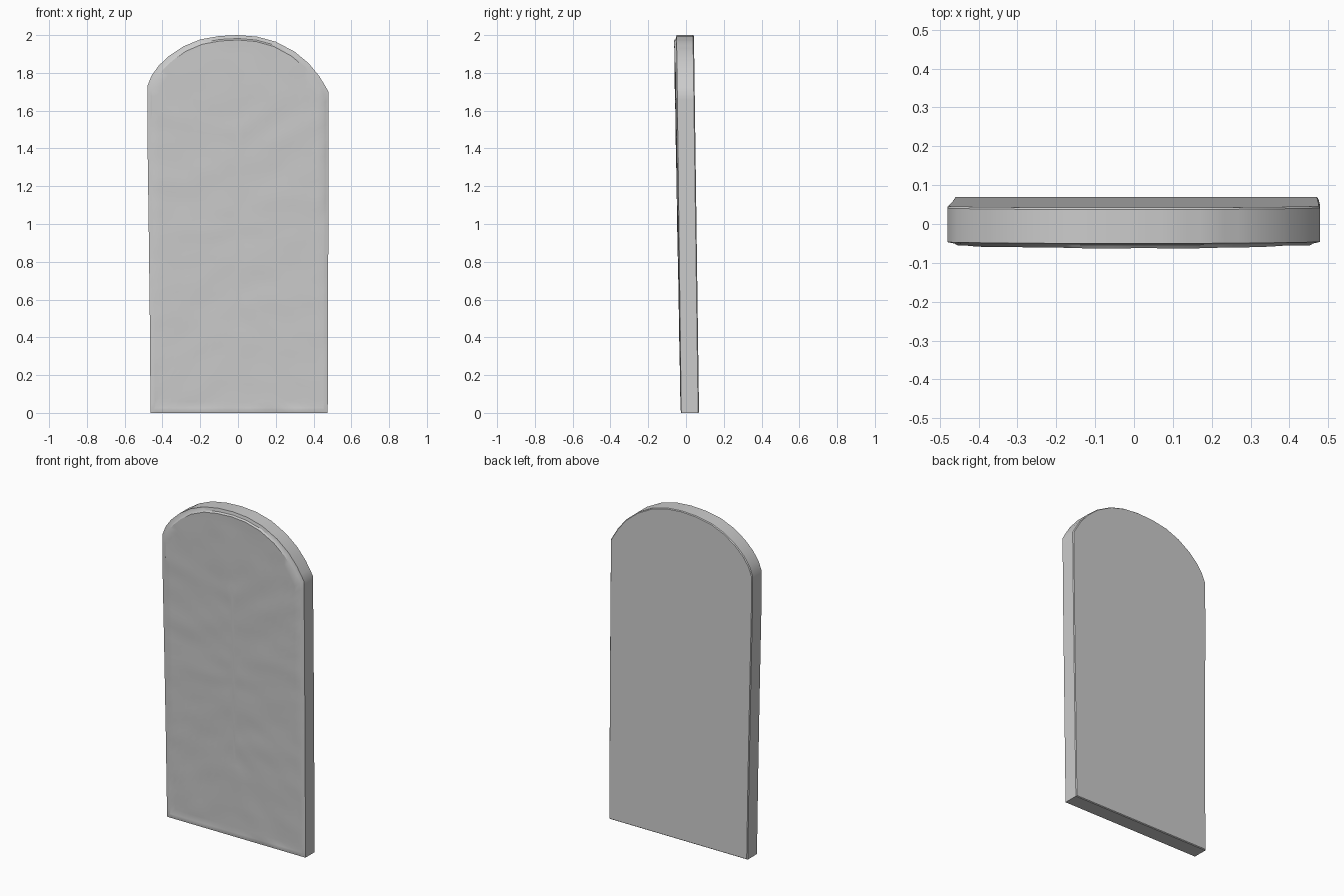
import bpy, bmesh, math
from mathutils import Vector, noise

if "Cube" in bpy.data.objects:
    bpy.data.objects.remove(bpy.data.objects["Cube"])

# Weathered arched outline (x, z), from bottom left over the arch to bottom right
PROFILE = [(-0.463, 0), (-0.467, 0.5), (-0.473, 1.0), (-0.48, 1.5), (-0.48, 1.73),
           (-0.458, 1.785), (-0.42, 1.838), (-0.365, 1.89), (-0.29, 1.94), (-0.2, 1.977),
           (-0.1, 1.995), (0, 2.0), (0.1, 1.992), (0.2, 1.965), (0.3, 1.912),
           (0.375, 1.85), (0.43, 1.783), (0.458, 1.737), (0.479, 1.70),
           (0.479, 1.2), (0.477, 0.6), (0.475, 0)]


def densify(pts, step=0.04):
    out = []
    for i, a in enumerate(pts):
        b = pts[(i + 1) % len(pts)]
        a, b = Vector(a), Vector(b)
        n = max(1, round((b - a).length / step))
        out += [a.lerp(b, k / n) for k in range(n)]
    return out


outline = densify(PROFILE)


def inset(d):
    # Shrink the outline evenly toward the middle of the slab
    cx, cz = 0.0, 1.0
    return [Vector((cx + (p.x - cx) * (1 - d / 0.48), cz + (p.y - cz) * (1 - d / 1.0)))
            for p in outline]


def rough(p, amount):
    return amount * noise.noise(Vector((p.x * 7, p.y * 11, 0.3)))


def back_y(z):
    return 0.069 - 0.0135 * z


def rim_y(z):
    return -0.025 - 0.0125 * z


def face_y(p):
    # Front face leans forward and bows slightly across the width
    bow = 1 - (p.x / 0.48) ** 2
    return -0.028 - 0.0155 * p.y - 0.002 * bow * p.y + rough(p, 0.0025)


bm = bmesh.new()


def ring(pts, fy):
    return [bm.verts.new((p.x, fy(p), p.y)) for p in pts]


def bridge(a, b):
    n = len(a)
    for i in range(n):
        bm.faces.new((a[i], a[(i + 1) % n], b[(i + 1) % n], b[i]))


# Back, side wall, worn front rim and slightly uneven front face
rings = [ring(inset(0.004), lambda p: back_y(p.y)),
         ring(outline, lambda p: back_y(p.y) - 0.005),
         ring(outline, lambda p: rim_y(p.y)),
         ring(inset(0.018), lambda p: rim_y(p.y) - 0.004)]
for d in (0.026, 0.06, 0.1, 0.15, 0.2, 0.25, 0.3, 0.35, 0.4, 0.44, 0.47):
    rings.append(ring(inset(d), face_y))
for a, b in zip(rings, rings[1:]):
    bridge(a, b)
bm.faces.new(rings[0])
bm.faces.new(rings[-1])
bmesh.ops.recalc_face_normals(bm, faces=bm.faces)

mesh = bpy.data.meshes.new("stone_slab")
bm.to_mesh(mesh)
bm.free()
slab = bpy.data.objects.new("stone_slab", mesh)
bpy.context.collection.objects.link(slab)

stone = bpy.data.materials.new("light grey stone")
stone.diffuse_color = (0.6, 0.6, 0.6, 1)
stone.use_nodes = True
stone.node_tree.nodes["Principled BSDF"].inputs["Base Color"].default_value = stone.diffuse_color
mesh.materials.append(stone)

bpy.context.view_layer.objects.active = slab
slab.select_set(True)
bpy.ops.object.shade_smooth_by_angle(angle=math.radians(30))
